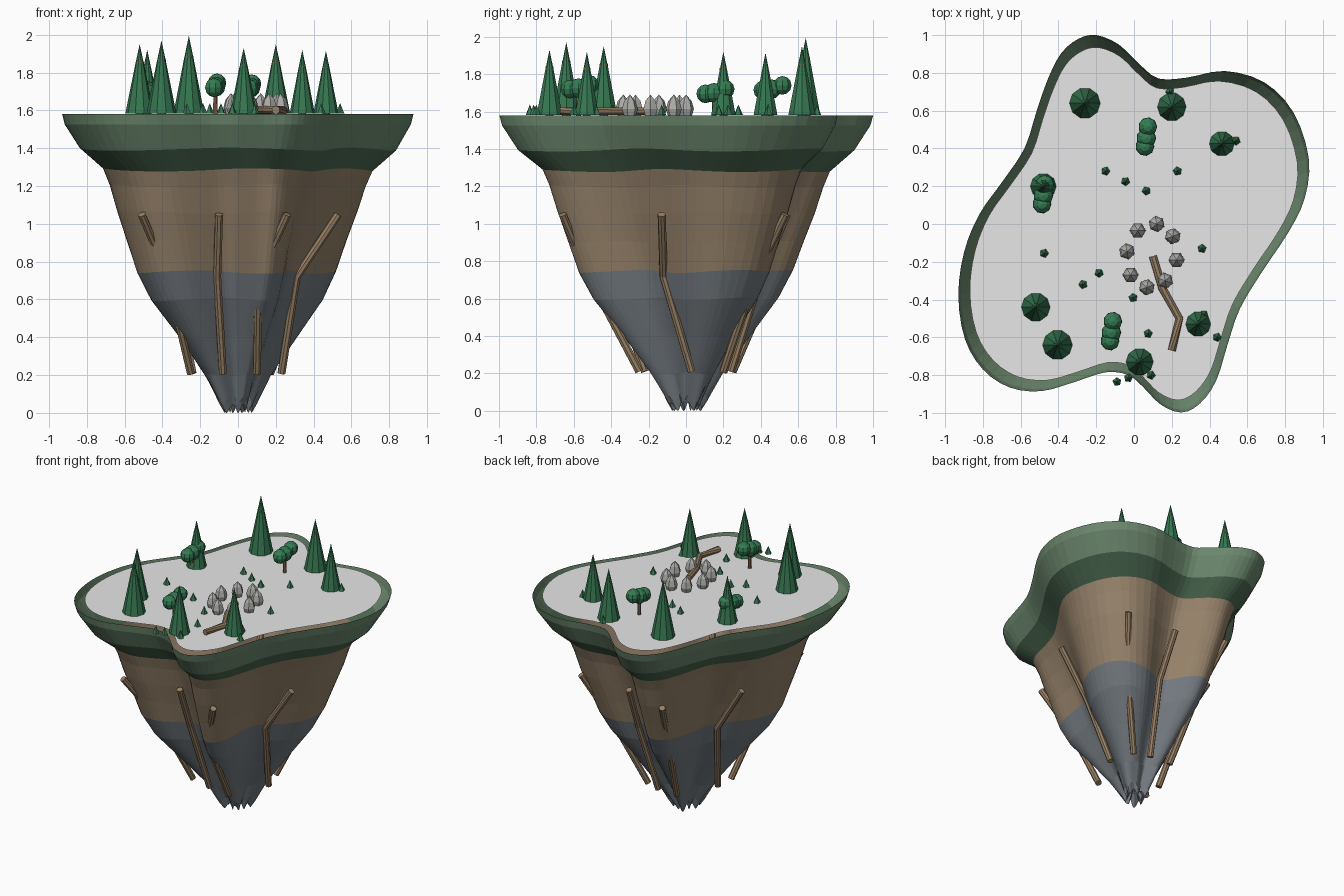
import bpy, bmesh, math
from mathutils import Vector

if "Cube" in bpy.data.objects:
    bpy.data.objects.remove(bpy.data.objects["Cube"])


def mat(name, r, g, b):
    lin = [((c / 255 + 0.055) / 1.055) ** 2.4 for c in (r, g, b)]
    m = bpy.data.materials.new(name)
    m.diffuse_color = (*lin, 1)
    m.use_nodes = True
    m.node_tree.nodes["Principled BSDF"].inputs["Base Color"].default_value = m.diffuse_color
    return m


GRASS = mat("grass green", 108, 136, 110)
MOSS = mat("moss green", 76, 105, 81)
EARTH = mat("earth brown", 150, 130, 106)
SLATE = mat("slate grey", 115, 122, 128)
SNOW = mat("pale ground", 240, 240, 240)
PINE = mat("pine green", 54, 120, 82)
LEAF = mat("leaf green", 52, 124, 84)
STONE = mat("stone grey", 172, 172, 168)
WOOD = mat("root wood", 152, 128, 100)
BARK = mat("bark brown", 140, 106, 82)


def finish(name, bm, mats):
    me = bpy.data.meshes.new(name)
    bm.to_mesh(me)
    bm.free()
    for m in mats:
        me.materials.append(m)
    ob = bpy.data.objects.new(name, me)
    bpy.context.collection.objects.link(ob)
    return ob


def lathe(bm, x, y, profile, n, mi=0, turn=0.0):
    """Stack of n-sided rings (radius, z); radius 0 closes to a point."""
    prev = None
    for r, z in profile:
        k = 1 if r == 0 else n
        ring = [bm.verts.new((x + r * math.cos(turn + math.tau * i / n),
                              y + r * math.sin(turn + math.tau * i / n), z)) for i in range(k)]
        if prev is None:
            if k > 1:
                bm.faces.new(ring[::-1]).material_index = mi
        else:
            for i in range(n):
                j = (i + 1) % n
                if len(prev) == 1:
                    vs = [prev[0], ring[j], ring[i]]
                elif k == 1:
                    vs = [prev[i], prev[j], ring[0]]
                else:
                    vs = [prev[i], prev[j], ring[j], ring[i]]
                bm.faces.new(vs).material_index = mi
        prev = ring
    if len(prev) > 1:
        bm.faces.new(prev).material_index = mi


def tube(name, pts, r, m, n=8):
    bm = bmesh.new()
    pts = [Vector(p) for p in pts]
    rings = []
    for i, p in enumerate(pts):
        d = (pts[min(i + 1, len(pts) - 1)] - pts[max(i - 1, 0)]).normalized()
        u = d.cross(Vector((0.31, 0.9, 0.2))).normalized()
        v = d.cross(u)
        rings.append([bm.verts.new(p + r * (u * math.cos(a) + v * math.sin(a)))
                      for a in (math.tau * k / n for k in range(n))])
    for a, b in zip(rings, rings[1:]):
        for k in range(n):
            bm.faces.new((a[k], a[(k + 1) % n], b[(k + 1) % n], b[k]))
    bm.faces.new(rings[0][::-1])
    bm.faces.new(rings[-1])
    bmesh.ops.recalc_face_normals(bm, faces=bm.faces[:])
    return finish(name, bm, [m])


# Island outline, counter-clockwise, smoothed with a Catmull-Rom spline
KEY = [(-.20, 1.0), (-.295, .98), (-.385, .905), (-.455, .77), (-.515, .60), (-.58, .40), (-.70, .22),
       (-.82, .05), (-.90, -.15), (-.93, -.38), (-.895, -.61), (-.80, -.77), (-.66, -.865),
       (-.49, -.885), (-.31, -.835), (-.15, -.785), (-.03, -.80), (.05, -.865), (.14, -.955),
       (.25, -.998), (.35, -.95), (.435, -.83), (.495, -.64), (.56, -.45), (.68, -.25), (.82, -.04),
       (.905, .14), (.925, .35), (.845, .59), (.69, .75), (.48, .81), (.28, .775), (.13, .77),
       (.03, .845), (-.08, .95)]
outline = []
for i in range(len(KEY)):
    p0, p1, p2, p3 = (Vector(KEY[(i + k) % len(KEY)]) for k in (-1, 0, 1, 2))
    for t in (0, 1 / 3, 2 / 3):
        outline.append(0.5 * (2 * p1 + (p2 - p0) * t + (2 * p0 - 5 * p1 + 4 * p2 - p3) * t * t
                              + (3 * p1 - p0 - 3 * p2 + p3) * t ** 3))

# Island body: open shell, tapering, with bays pinched deeper lower down
LEVELS = [(1.58, 1.0), (1.525, .985), (1.395, .90), (1.285, .765), (1.20, .725), (1.06, .675),
          (.90, .61), (.745, .55), (.60, .475), (.40, .325), (.20, .185), (.07, .11), (.022, .08)]
bm = bmesh.new()
rows = []
for z, s in LEVELS:
    pinch = 0.5 * min(1, max(0, (1.35 - z) / 0.6))
    row = []
    for p in outline:
        q = p * s * (p.length / 0.95) ** pinch
        a = math.atan2(p.y, p.x)
        wob = 0 if z > 1.5 else 0.008 * math.sin(5 * a + 7 * z) if z > .1 else .022 * math.sin(9 * a)
        row.append(bm.verts.new((q.x, q.y, z + wob)))
    rows.append(row)
N = len(outline)
for k, (a, b) in enumerate(zip(rows, rows[1:])):
    z = LEVELS[k][0]
    mi = 0 if z > 1.4 else 1 if z > 1.3 else 2 if z > .75 else 3
    for i in range(N):
        bm.faces.new((a[i], b[i], b[(i + 1) % N], a[(i + 1) % N])).material_index = mi
tip = bm.verts.new((0, 0, .12))
for i in range(N):
    bm.faces.new((rows[-1][i], tip, rows[-1][(i + 1) % N])).material_index = 3
finish("island_body", bm, [GRASS, MOSS, EARTH, SLATE])

# Plateau sheet set inside the rim
bm = bmesh.new()
bm.faces.new([bm.verts.new((p.x * .935, p.y * .935, 1.583)) for p in outline])
bmesh.ops.triangulate(bm, faces=bm.faces[:])
finish("plateau", bm, [SNOW])

# Hanging roots
ROOTS = [(.53, -.13, .31, -.12, .23, .03), (.49, .53, .37, .37, .17, .20), (.09, .54, .11, .40, .06, .24),
         (-.26, .65, -.18, .47, -.10, .25), (-.54, .12, -.34, .12, -.24, -.03),
         (-.51, -.62, -.37, -.41, -.25, -.17), (-.10, -.54, -.11, -.40, -.08, -.22),
         (.26, -.66, .11, -.52, .10, -.25)]
for i, (a, b, c, d, e, f) in enumerate(ROOTS):
    tube(f"root_{i + 1}", [(a, b, 1.05), (c, d, .72), (e, f, .21)], .022, WOOD)

# Tall pines: trunk just pokes through near the top
G = 1.583
PINES = [(-.26, .64, 1.995, .086), (.20, .62, 1.95, .08), (.465, .425, 1.915, .07), (-.48, .20, 1.92, .072),
         (-.52, -.44, 1.95, .08), (-.405, -.64, 1.97, .083), (.03, -.73, 1.93, .076), (.34, -.53, 1.92, .07)]
for i, (x, y, top, r) in enumerate(PINES):
    h = top - G
    bm = bmesh.new()
    lathe(bm, x, y, [(r * .95, G), (r * .3, G + h * .7), (0, top)], 10)
    lathe(bm, x, y, [(r * .3, G - .01), (r * .28, G + h * .74)], 7, 1)
    finish(f"pine_{i + 1}", bm, [PINE, BARK])

# Round leafy trees: three overlapping crowns on a trunk
for i, (x, y, z) in enumerate([(.065, .455, 1.72), (-.12, -.575, 1.725), (-.48, .15, 1.70)]):
    bm = bmesh.new()
    lathe(bm, x, y, [(.013, G - .01), (.011, z)], 7, 1)
    for dx, dy, dz, r in ((-.007, -.045, -.005, .05), (0, 0, 0, .053), (.008, .06, .02, .05)):
        lathe(bm, x + dx, y + dy, [(r * math.sin(math.pi * k / 6), z + dz - r * math.cos(math.pi * k / 6))
                                   if k % 6 else (0, z + dz + (r if k else -r)) for k in range(7)], 9)
    bmesh.ops.recalc_face_normals(bm, faces=bm.faces[:])
    finish(f"leafy_tree_{i + 1}", bm, [LEAF, BARK])

# Saplings
SAPS = [(-.15, .28), (-.045, .225), (.065, .175), (.23, .28), (.36, -.13), (-.475, -.155), (-.185, -.26),
        (-.27, -.32), (-.005, -.39), (.075, -.58), (.44, -.60), (.54, .44), (.19, .70), (-.09, -.835),
        (-.03, -.815), (.09, -.80), (.37, -.48)]
bm = bmesh.new()
for i, (x, y) in enumerate(SAPS):
    lathe(bm, x, y, [(.024, G), (0, G + .055)], 5, 0, i)
finish("saplings", bm, [PINE])

# Ring of pointed stones
bm = bmesh.new()
for i, (x, y) in enumerate([(.02, -.035), (.12, 0), (.205, -.065), (.225, -.19), (.165, -.30),
                            (.068, -.335), (-.018, -.27), (-.037, -.145)]):
    lathe(bm, x, y, [(.03, G - .01), (.043, G + .03), (.031, G + .073), (0, G + .108)], 6, 0, i * .7)
finish("stone_ring", bm, [STONE])

# Fallen log
tube("fallen_log", [(.10, -.17, 1.602), (.15, -.34, 1.602), (.24, -.50, 1.602), (.20, -.67, 1.602)], .022, WOOD)
